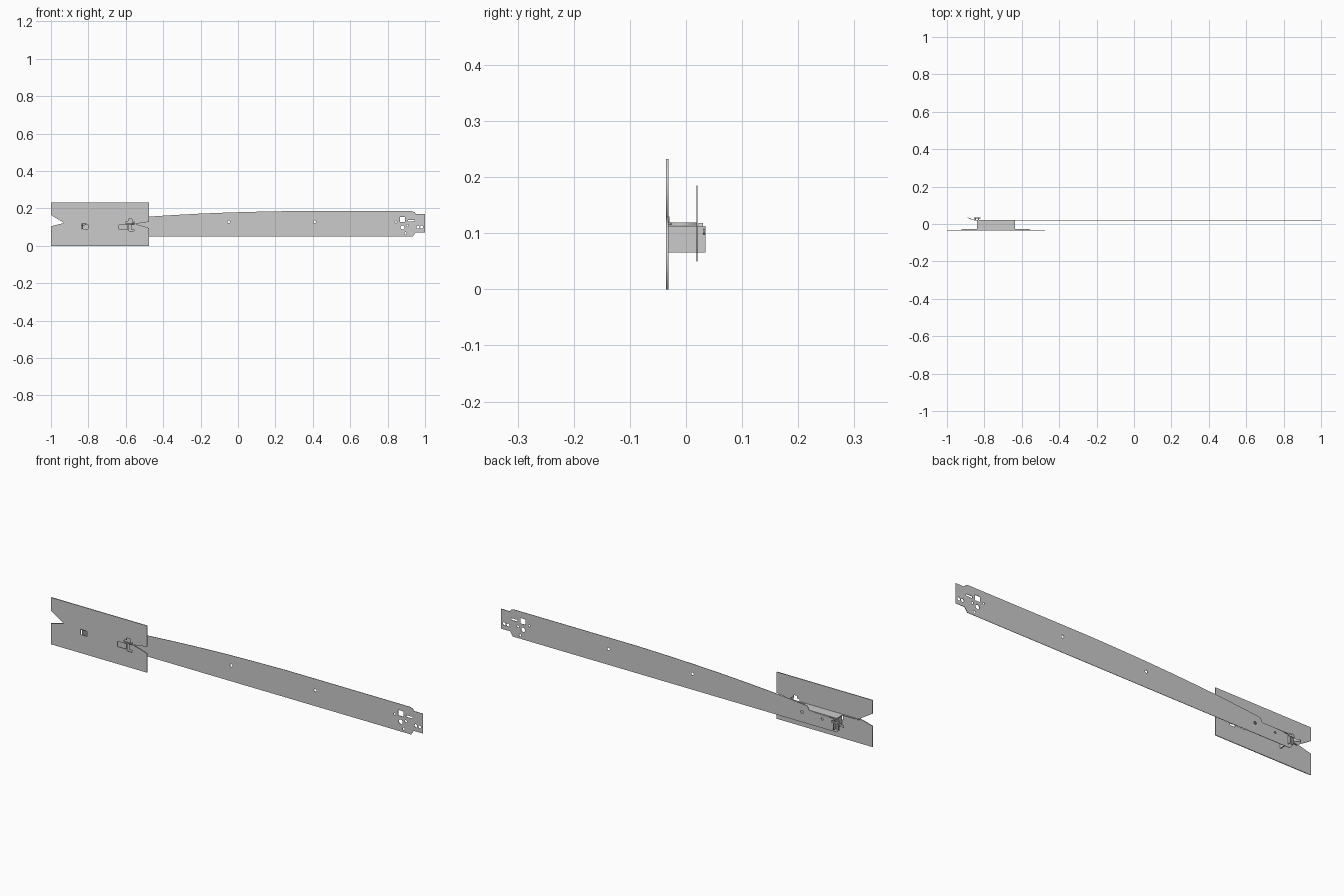
import bpy, math
from mathutils import Matrix

FRONT = Matrix.Rotation(math.pi / 2, 4, 'X')      # profile in x-z
FLAT = Matrix.Identity(4)                         # profile in x-y
SIDE = Matrix(((0, 0, 1, 0), (1, 0, 0, 0), (0, 1, 0, 0), (0, 0, 0, 1)))  # profile in y-z


def rect(x0, x1, z0, z1):
    return [(x0, z0), (x1, z0), (x1, z1), (x0, z1)]


def circle(x, z, r, n=16):
    return [(x + r * math.cos(2 * math.pi * i / n), z + r * math.sin(2 * math.pi * i / n)) for i in range(n)]


def sheet(name, outline, holes, offset, thick, turn=FRONT):
    """Flat sheet-metal part: outline with cut-outs, extruded about its mid plane."""
    cu = bpy.data.curves.new(name + "_profile", 'CURVE')
    cu.dimensions, cu.fill_mode, cu.extrude = '2D', 'BOTH', thick / 2
    for pts in [outline] + holes:
        sp = cu.splines.new('POLY')
        sp.points.add(len(pts) - 1)
        for p, (a, b) in zip(sp.points, pts):
            p.co = (a, b, 0, 1)
        sp.use_cyclic_u = True
    tmp = bpy.data.objects.new(name + "_tmp", cu)
    bpy.context.collection.objects.link(tmp)
    dg = bpy.context.evaluated_depsgraph_get()
    me = bpy.data.meshes.new_from_object(tmp.evaluated_get(dg))
    bpy.data.objects.remove(tmp)
    me.transform(Matrix.Translation(offset) @ turn)
    ob = bpy.data.objects.new(name, me)
    bpy.context.collection.objects.link(ob)
    return ob


# Front plate with notched ends, windows and a cross-shaped slot
plate = [(-1, 0), (-0.475, 0), (-0.475, 0.095), (-0.55, 0.117), (-0.475, 0.128),
         (-0.475, 0.232), (-1, 0.232), (-1, 0.165), (-0.93, 0.122), (-1, 0.104)]
cross = [(-0.583, 0.078), (-0.556, 0.078), (-0.556, 0.088), (-0.573, 0.088), (-0.573, 0.115),
         (-0.553, 0.115), (-0.553, 0.128), (-0.567, 0.128), (-0.567, 0.143), (-0.585, 0.143),
         (-0.585, 0.132), (-0.6, 0.128), (-0.6, 0.118), (-0.583, 0.115)]
windows = [rect(-0.838, -0.802, 0.091, 0.118), rect(-0.637, -0.59, 0.086, 0.112), cross]
sheet("front_plate", plate, windows, (0, -0.0335, 0), 0.004)

# Long rear arm with curved upper edge and stepped tip
arm = [(-0.855, 0.065), (-0.84, 0.05), (0.935, 0.05), (0.95, 0.072), (1, 0.072), (1, 0.17),
       (0.95, 0.17), (0.945, 0.18), (0.93, 0.185), (0.25, 0.185), (0.1, 0.182), (-0.05, 0.178),
       (-0.2, 0.172), (-0.35, 0.164), (-0.475, 0.156), (-0.6, 0.146), (-0.68, 0.138),
       (-0.69, 0.118), (-0.83, 0.112), (-0.855, 0.112)]
holes = [circle(-0.05, 0.128, 0.007), circle(0.41, 0.128, 0.007),
         circle(-0.65, 0.1, 0.007), circle(-0.76, 0.095, 0.005),
         rect(0.865, 0.894, 0.126, 0.153), rect(0.908, 0.943, 0.13, 0.139)]
holes += [circle(x, z, r) for x, z, r in ((0.845, 0.127, 0.005), (0.879, 0.098, 0.011),
          (0.907, 0.108, 0.006), (0.895, 0.067, 0.006), (0.962, 0.1, 0.008), (0.982, 0.1, 0.008))]
sheet("rear_arm", arm, holes, (0, 0.0195, 0), 0.002)

# Bent shelf joining plate to arm, with a narrow stiffening lip
sheet("shelf", rect(-0.84, -0.637, -0.032, 0.019), [], (0, 0, 0.1165), 0.005, FLAT)
sheet("stiffening_lip", [(-0.93, -0.032), (-0.55, -0.032), (-0.57, -0.026), (-0.91, -0.026)],
      [], (0, 0, 0.117), 0.004, FLAT)

# End tab passing through the arm, and its clip
sheet("end_tab", rect(-0.032, 0.035, 0.066, 0.113), [], (-0.832, 0, 0), 0.004, SIDE)
sheet("clip_post", rect(-0.853, -0.845, 0.067, 0.118), [], (0, 0.026, 0), 0.008)
sheet("clip_bar", rect(-0.855, -0.822, 0.098, 0.108), [], (0, 0.032, 0), 0.004)

# Curled finger at the end of the arm
sheet("curled_finger", [(-0.89, 0.034), (-0.875, 0.026), (-0.853, 0.019), (-0.853, 0.022),
                        (-0.873, 0.029), (-0.889, 0.035)], [], (0, 0, 0.095), 0.012, FLAT)

# Small catch behind the cross slot
sheet("catch", rect(-0.566, -0.558, 0.118, 0.13), [], (0, -0.0315, 0), 0.004)
